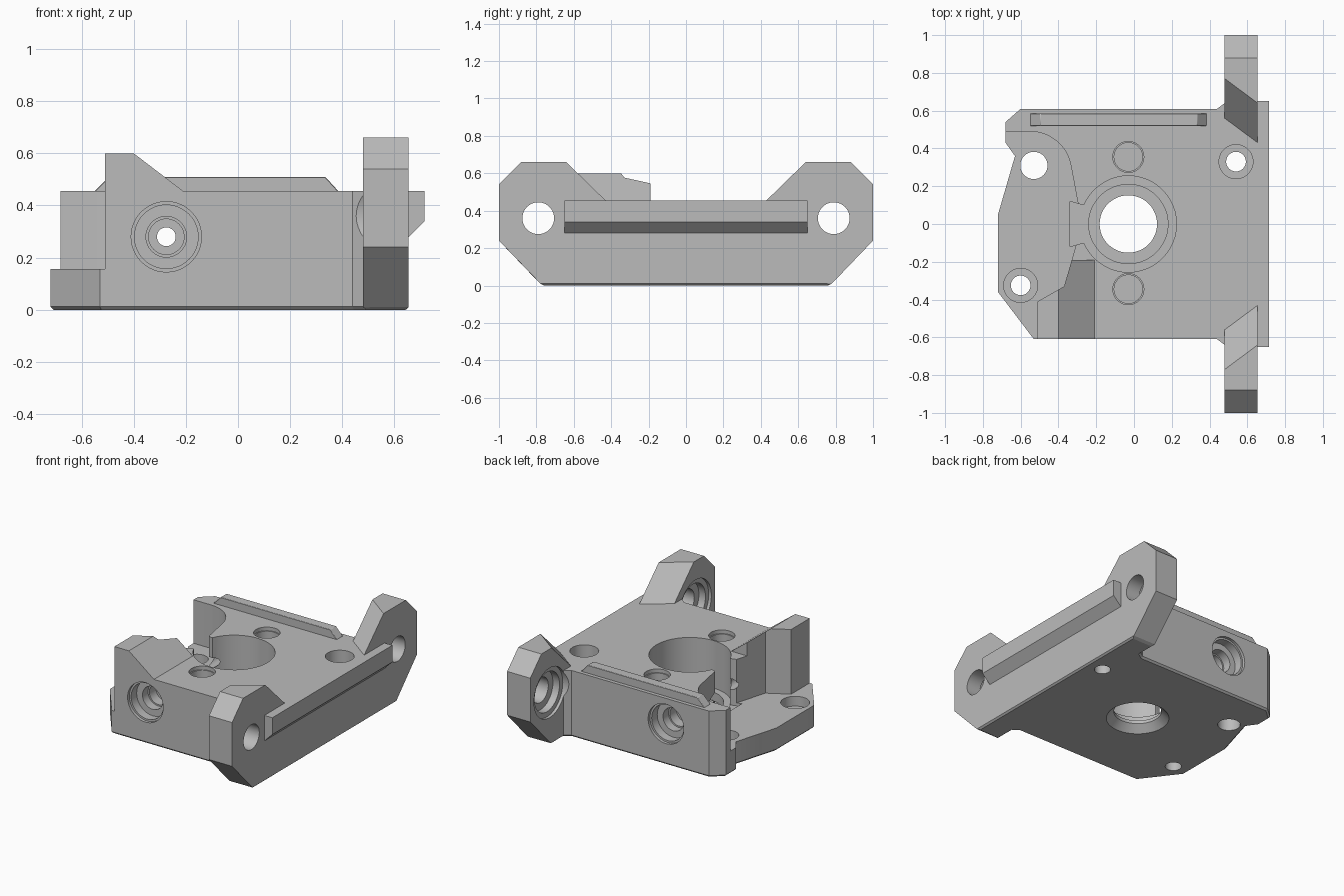
import bpy, bmesh
from math import sin, cos, pi, radians

cube = bpy.data.objects.get("Cube")
if cube:
    bpy.data.objects.remove(cube, do_unlink=True)

grey = bpy.data.materials.new("machined_grey")
grey.use_nodes = True
grey.diffuse_color = (0.5, 0.5, 0.5, 1)
grey.node_tree.nodes["Principled BSDF"].inputs["Base Color"].default_value = (0.5, 0.5, 0.5, 1)


def place(axis, u, v, w):
    return {"x": (w, u, v), "y": (u, w, v), "z": (u, v, w)}[axis]


def prism(name, axis, start, end, pts, end_pts=None, chamfer=0):
    """Extrude an outline along an axis, with an optional chamfer on the z = 0 edges."""
    bm = bmesh.new()
    a = [bm.verts.new(place(axis, u, v, start)) for u, v in pts]
    b = [bm.verts.new(place(axis, u, v, end)) for u, v in end_pts or pts]
    bm.faces.new(a)
    bm.faces.new(b[::-1])
    for i in range(len(a)):
        j = (i + 1) % len(a)
        bm.faces.new((a[i], b[i], b[j], a[j]))
    bmesh.ops.recalc_face_normals(bm, faces=bm.faces)
    if chamfer:
        low = [e for e in bm.edges if all(abs(v.co.z) < 1e-5 for v in e.verts)]
        bmesh.ops.bevel(bm, geom=low, offset=chamfer, segments=1, affect="EDGES")
    mesh = bpy.data.meshes.new(name)
    bm.to_mesh(mesh)
    bm.free()
    mesh.materials.append(grey)
    obj = bpy.data.objects.new(name, mesh)
    bpy.context.collection.objects.link(obj)
    return obj


def ring(u, v, r, n=48):
    return [(u + r * cos(2 * pi * i / n), v + r * sin(2 * pi * i / n)) for i in range(n)]


def combine(target, tool, operation):
    """Apply a boolean and discard the tool."""
    mod = target.modifiers.new("cut", "BOOLEAN")
    mod.operation, mod.solver, mod.object = operation, "EXACT", tool
    bpy.context.view_layer.objects.active = target
    bpy.ops.object.modifier_apply(modifier=mod.name)
    bpy.data.objects.remove(tool, do_unlink=True)


def drill(target, axis, u, v, steps):
    """Cut a stepped hole; each step is radius, start, end and optional end radius."""
    for r, start, end, *r2 in steps:
        tool = prism("drill", axis, start, end, ring(u, v, r), ring(u, v, r2[0] if r2 else r))
        combine(target, tool, "DIFFERENCE")


TOP, LEDGE = 0.455, 0.157

# Main block outline, including the ledge and the corner webs beside the flange
housing = prism("housing", "z", 0, TOP, [
    (-0.53, -0.61), (0.44, -0.61), (0.48, -0.64), (0.6, -0.64), (0.6, 0.64), (0.48, 0.64),
    (0.44, 0.61), (-0.6, 0.61), (-0.68, 0.54), (-0.68, 0.43), (-0.63, 0.36),
    (-0.72, 0.05), (-0.72, -0.36)], chamfer=0.012)

# Raised front corner with a sloping side
corner = prism("raised_corner", "y", -0.61, -0.19, [
    (-0.53, 0.3), (-0.53, 0.6), (-0.4, 0.6), (-0.21, TOP), (-0.21, 0.3)])
combine(housing, corner, "UNION")


# Side flange with two upright ears whose inner slopes run at a slant
def flange_outline(shift):
    half = [(0.77, 0), (1, 0.24), (1, 0.54), (0.88, 0.66), (0.64 + shift, 0.66), (0.43 + shift, TOP)]
    return half + [(-y, z) for y, z in half[::-1]]


flange = prism("flange", "x", 0.48, 0.655, flange_outline(0.13), flange_outline(0), chamfer=0.012)
combine(housing, flange, "UNION")

# Pocket above the ledge, with a rounded rear corner
arc = [(-0.55 + 0.22 * cos(t * pi / 24), 0.27 + 0.22 * sin(t * pi / 24)) for t in range(1, 13)]
pocket = prism("pocket", "z", LEDGE, 1, [
    (-0.51, -0.8), (-0.51, -0.41), (-0.37, -0.33), (-0.28, -0.02), (-0.28, 0.02)]
    + arc + [(-0.9, 0.49), (-0.9, -0.8)])
combine(housing, pocket, "DIFFERENCE")

# Central stepped bore, its side opening and its lower countersink
drill(housing, "z", -0.03, 0, [(0.255, 0.13, 1), (0.21, 0.07, 1), (0.152, -0.1, 1),
                               (0.24, -0.04, 0.05, 0.15)])
opening = prism("opening", "z", LEDGE - 0.02, 1, [(-0.34, -0.12), (-0.27, -0.1), (-0.2, -0.1),
                                                  (-0.2, 0.1), (-0.27, 0.1), (-0.34, 0.12)])
combine(housing, opening, "DIFFERENCE")

# Blind holes in the deck
for y in (0.355, -0.345):
    drill(housing, "z", -0.03, y, [(0.082, 0.43, 0.6), (0.075, 0.2, 0.6)])

# Mounting holes
drill(housing, "z", 0.54, 0.33, [(0.09, 0.3, 0.6), (0.052, -0.1, 0.6)])
drill(housing, "z", -0.53, 0.31, [(0.072, -0.1, 0.4)])
drill(housing, "z", -0.6, -0.325, [(0.09, 0.09, 0.4), (0.052, -0.1, 0.4)])

# Stepped cross holes in the front and rear faces, joined by a narrow passage
for s in (-1, 1):
    drill(housing, "y", -0.275, 0.28, [
        (0.135, s * 0.7, s * 0.59), (0.122, s * 0.7, s * 0.53),
        (0.078, s * 0.7, s * 0.47), (0.068, s * 0.7, s * 0.4)])
drill(housing, "y", -0.275, 0.28, [(0.036, -0.8, 0.8)])

# Ear holes with recesses on the inner face
for s in (-1, 1):
    drill(housing, "x", s * 0.79, 0.36, [(0.17, 0.43, 0.5), (0.135, 0.43, 0.55), (0.085, 0.4, 0.8)])

# Rail along the outer face of the flange
side_rail = prism("side_rail", "y", -0.65, 0.65, [
    (0.65, 0.28), (0.655, 0.28), (0.715, 0.34), (0.715, TOP), (0.65, TOP)])

# Rib along the rear of the deck
rear_rib = prism("rear_rib", "y", 0.52, 0.585, [
    (-0.55, 0.45), (-0.55, TOP), (-0.495, 0.51), (0.335, 0.51), (0.385, TOP), (0.385, 0.45)])
bevel = rear_rib.modifiers.new("soft_edges", "BEVEL")
bevel.width, bevel.segments = 0.01, 1

# Smooth the bores and keep the machined edges sharp
bpy.ops.object.select_all(action="DESELECT")
for obj in (housing, side_rail, rear_rib):
    obj.select_set(True)
    bpy.context.view_layer.objects.active = obj
bpy.ops.object.shade_smooth_by_angle(angle=radians(20))
